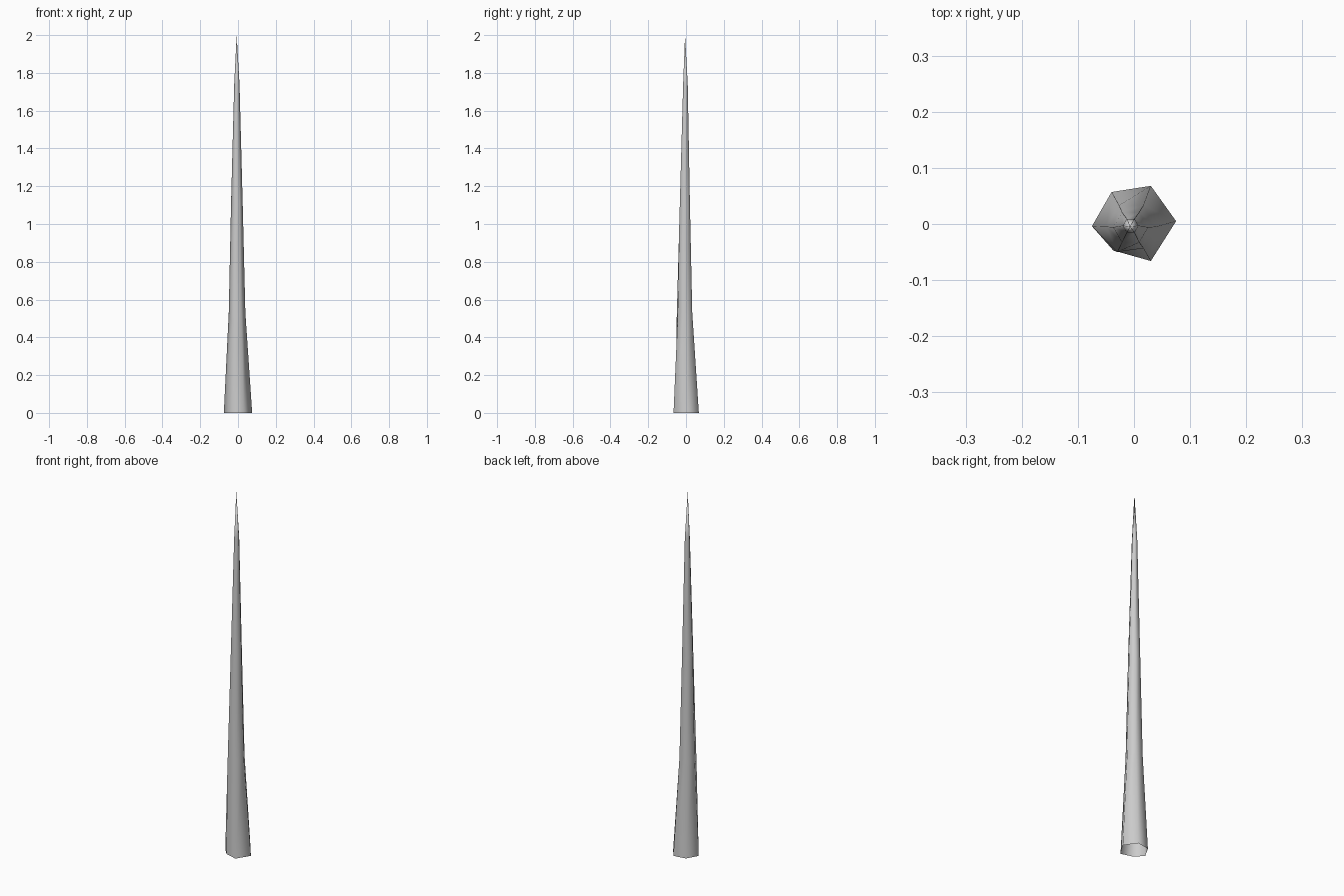
import bpy, bmesh
from math import sin, cos, radians

if "Cube" in bpy.data.objects:
    bpy.data.objects.remove(bpy.data.objects["Cube"])

# Irregular six-sided cross-section of the base
BASE = [(0.075, 0.005), (0.03, 0.068), (-0.04, 0.057),
        (-0.075, -0.004), (-0.037, -0.047), (0.03, -0.066)]
# Upper rings: height, centre x, centre y, radius
RINGS = [(0.53, -0.005, -0.005, 0.044), (1.1, -0.006, -0.006, 0.031),
         (1.74, -0.006, -0.003, 0.014)]
TIP = (-0.007, -0.005, 2.0)

bm = bmesh.new()
rings = [[bm.verts.new((x, y, 0)) for x, y in BASE]]
for z, cx, cy, r in RINGS:
    rings.append([bm.verts.new((cx + r * cos(radians(60 * i)),
                                cy + r * sin(radians(60 * i)), z)) for i in range(6)])

# Small bulge on the front left edge
rings[1][4].co = (-0.03, -0.05, 0.47)

# Tapering sides, open at the bottom, closing to a point
for lo, hi in zip(rings, rings[1:]):
    for i in range(6):
        j = (i + 1) % 6
        bm.faces.new((lo[i], lo[j], hi[j], hi[i]))
tip = bm.verts.new(TIP)
for i in range(6):
    bm.faces.new((rings[-1][i], rings[-1][(i + 1) % 6], tip))
for f in bm.faces:
    f.smooth = True

mesh = bpy.data.meshes.new("spike")
bm.to_mesh(mesh)
bm.free()
spike = bpy.data.objects.new("spike", mesh)
bpy.context.collection.objects.link(spike)
